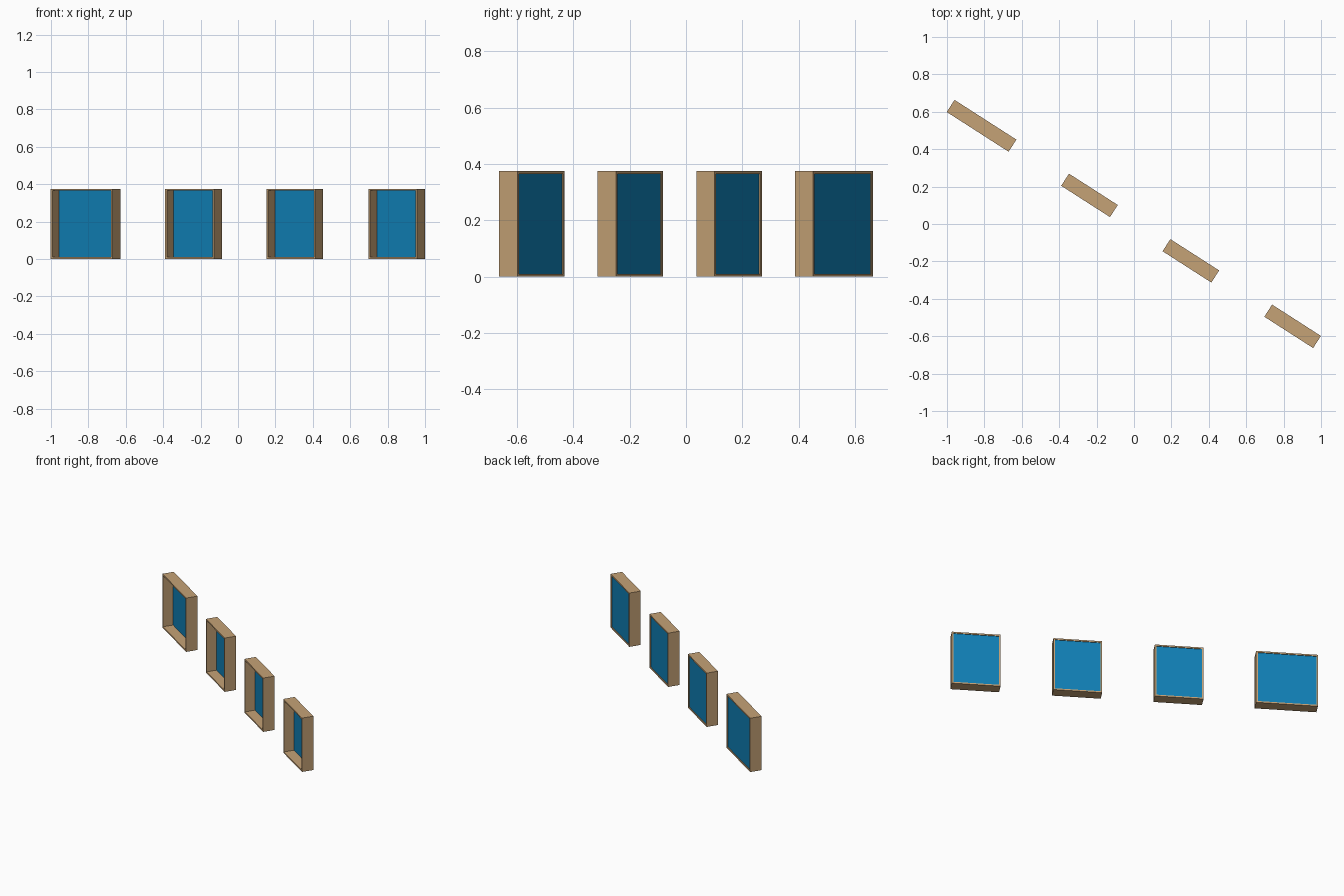
import bpy, bmesh
from math import radians
from mathutils import Matrix

if "Cube" in bpy.data.objects:
    bpy.data.objects.remove(bpy.data.objects["Cube"])

H, D, T = 0.375, 0.077, 0.010      # frame height, depth, board thickness
ANGLE = radians(-32.7)             # the row runs diagonally


def material(name, color):
    m = bpy.data.materials.new(name)
    m.diffuse_color = color
    m.use_nodes = True
    m.node_tree.nodes["Principled BSDF"].inputs["Base Color"].default_value = m.diffuse_color
    return m


wood = material("wood", (0.56, 0.36, 0.18, 1))
glass = material("blue_glass", (0.005, 0.21, 0.46, 1))


def place(name, bm, x, y, mat):
    me = bpy.data.meshes.new(name)
    bmesh.ops.recalc_face_normals(bm, faces=bm.faces)
    bm.to_mesh(me)
    bm.free()
    me.materials.append(mat)
    ob = bpy.data.objects.new(name, me)
    ob.matrix_world = Matrix.Translation((x, y, H / 2)) @ Matrix.Rotation(ANGLE, 4, 'Z')
    bpy.context.collection.objects.link(ob)


def frame(name, x, y, w):
    # Hollow rectangular frame: outer and inner rings joined front and back
    bm = bmesh.new()

    def ring(inset, dep):
        a, b = w / 2 - inset, H / 2 - inset
        return [bm.verts.new((sx * a, dep, sz * b))
                for sx, sz in ((-1, -1), (1, -1), (1, 1), (-1, 1))]
    rings = [ring(0, -D / 2), ring(0, D / 2), ring(T, D / 2), ring(T, -D / 2)]
    for k in range(4):
        r, s = rings[k], rings[(k + 1) % 4]
        for i in range(4):
            j = (i + 1) % 4
            bm.faces.new((r[i], r[j], s[j], s[i]))
    place(name, bm, x, y, wood)


def pane(name, x, y, w):
    # Thin pane set just inside the back edge
    bm = bmesh.new()
    bmesh.ops.create_cube(bm, size=1, matrix=Matrix.Translation((0, D / 2 - 0.007, 0))
                          @ Matrix.Diagonal((w - 2 * T, 0.004, H - 2 * T, 1)))
    place(name, bm, x, y, glass)


# Four windows, the first one wider
for n, (x, y, w) in enumerate([(-0.815, 0.525, 0.393), (-0.238, 0.153, 0.310),
                               (0.304, -0.197, 0.310), (0.848, -0.547, 0.310)], 1):
    frame(f"window_frame_{n}", x, y, w)
    pane(f"window_pane_{n}", x, y, w)
